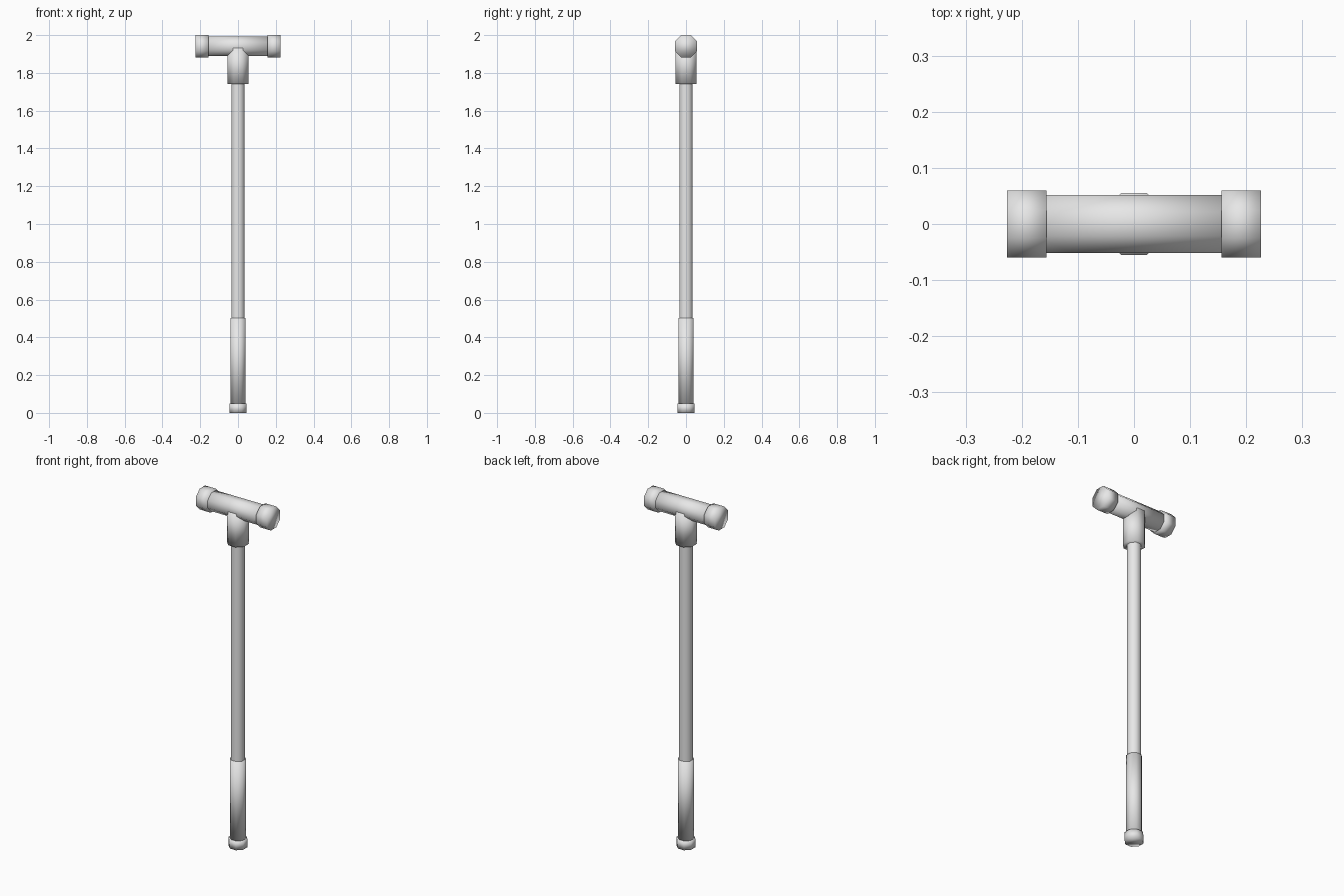
import bpy
import math

if "Cube" in bpy.data.objects:
    bpy.data.objects.remove(bpy.data.objects["Cube"])

SIDES = 8
HEAD_Z = 1.9405

steel = bpy.data.materials.new("plain_grey")
steel.diffuse_color = (0.8, 0.8, 0.8, 1.0)
steel.use_nodes = True
steel.node_tree.nodes["Principled BSDF"].inputs["Base Color"].default_value = steel.diffuse_color


def prism(name, half_width, start, end, axis="Z", ends="NGON"):
    """Smooth eight-sided bar with flats facing the main axes."""
    radius = half_width / math.cos(math.pi / SIDES)
    middle = (start + end) / 2
    bpy.ops.mesh.primitive_cylinder_add(
        vertices=SIDES, radius=radius, depth=end - start, end_fill_type=ends)
    obj = bpy.context.object
    obj.name = name
    # Turn half a side so that flats face front, back and sides
    obj.rotation_euler = (0, 0, math.pi / SIDES)
    bpy.ops.object.transform_apply(location=False, rotation=True, scale=False)
    if axis == "X":
        obj.rotation_euler = (0, math.pi / 2, 0)
        obj.location = (middle, 0, HEAD_Z)
    else:
        obj.location = (0, 0, middle)
    bpy.ops.object.transform_apply(location=True, rotation=True, scale=False)
    obj.data.materials.append(steel)
    bpy.ops.object.shade_smooth()
    return obj


# Handle, from the floor upwards
prism("pommel", 0.046, 0.0, 0.05)
prism("grip", 0.040, 0.05, 0.503)
prism("shaft", 0.0355, 0.45, 1.78, ends="NOTHING")
prism("head_socket", 0.055, 1.742, 1.932)

# Hammer head with a striking cap on each end
prism("head_bar", 0.0515, -0.16, 0.16, axis="X")
for side, name in ((-1, "left_cap"), (1, "right_cap")):
    a, b = sorted((side * 0.156, side * 0.226))
    prism(name, 0.0595, a, b, axis="X")
